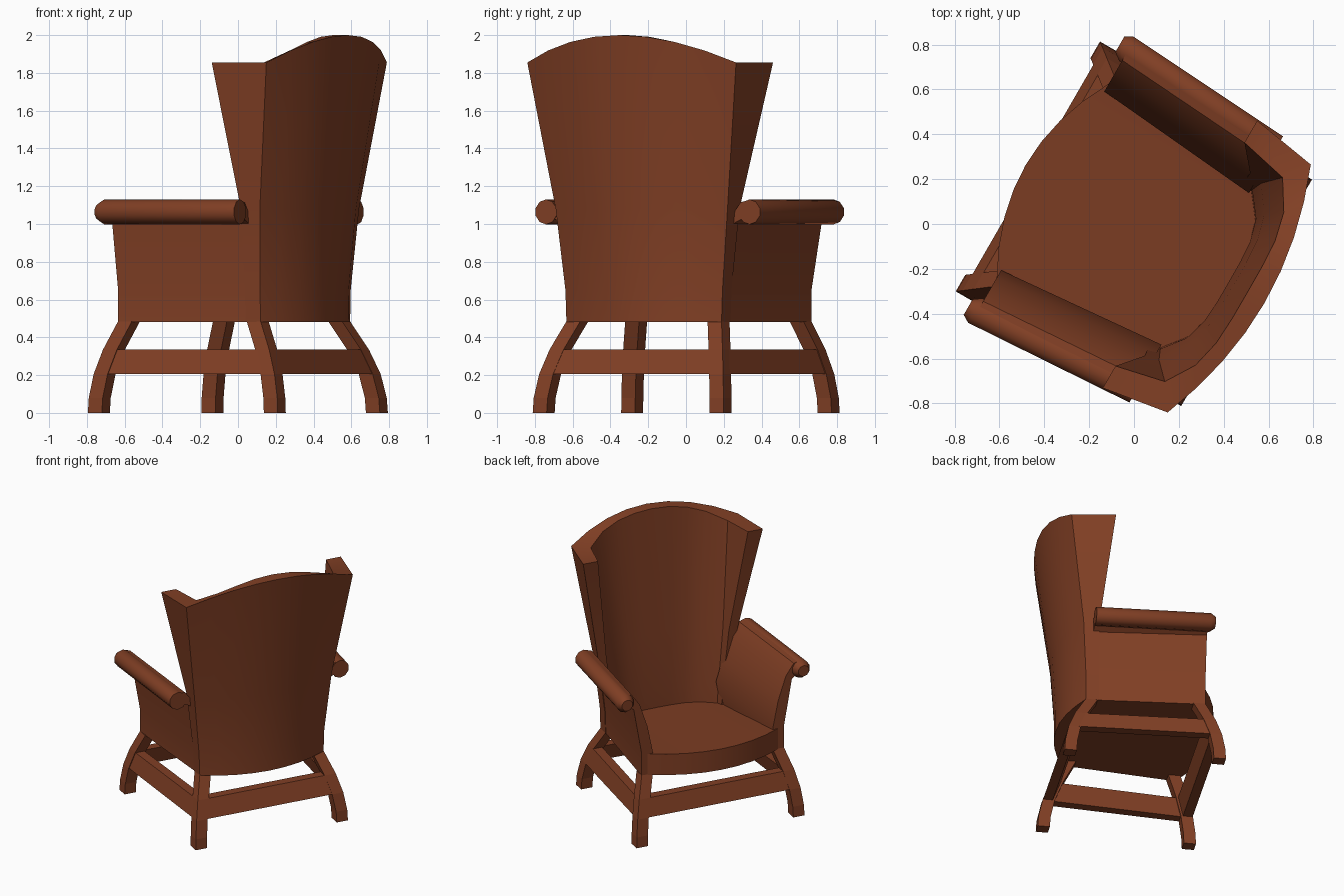
import bpy, bmesh, math
from mathutils import Matrix, Vector

if "Cube" in bpy.data.objects:
    bpy.data.objects.remove(bpy.data.objects["Cube"])

# The chair is modelled facing -y, then turned on the spot
PLACE = Matrix.Rotation(math.radians(-120), 4, 'Z') @ Matrix.Translation((0.0145, 0, 0))

mat = bpy.data.materials.new("brown_leather")
mat.diffuse_color = (0.22, 0.05, 0.018, 1)
mat.use_nodes = True
mat.node_tree.nodes["Principled BSDF"].inputs["Base Color"].default_value = mat.diffuse_color


def loft(name, rings, smooth=None):
    """Skin rings of equal, even length; caps are strips across each end ring."""
    bm = bmesh.new()
    vs = [[bm.verts.new(PLACE @ Vector(p)) for p in r] for r in rings]
    n = len(rings[0])
    for a, b in zip(vs, vs[1:]):
        for i in range(n):
            j = (i + 1) % n
            bm.faces.new((a[i], a[j], b[j], b[i]))
    for r in (vs[0], vs[-1]):
        for i in range(n // 2 - 1):
            bm.faces.new((r[i], r[i + 1], r[n - 2 - i], r[n - 1 - i]))
    bmesh.ops.recalc_face_normals(bm, faces=bm.faces[:])
    me = bpy.data.meshes.new(name)
    bm.to_mesh(me)
    bm.free()
    ob = bpy.data.objects.new(name, me)
    bpy.context.collection.objects.link(ob)
    me.materials.append(mat)
    if smooth:
        bpy.ops.object.select_all(action='DESELECT')
        ob.select_set(True)
        bpy.context.view_layer.objects.active = ob
        bpy.ops.object.shade_smooth_by_angle(angle=math.radians(smooth))
    return ob


def lerp(a, b, t):
    return a + (b - a) * t


# Legs: outer corner flares from body corner to foot
W = 0.085
TOP = {"front": (0.545, -0.41), "back": (0.474, 0.42)}
FOOT = {"front": (0.643, -0.538), "back": (0.583, 0.588)}
CURVE = [(0, 0), (0.08, 0.03), (0.205, 0.19), (0.335, 0.5), (0.485, 1)]


def corner(end, f):
    return [lerp(a, b, f) for a, b in zip(FOOT[end], TOP[end])]


for end in ("front", "back"):
    d = W if end == "front" else -W
    for side, s in (("right", 1), ("left", -1)):
        rings = []
        for z, f in CURVE:
            x, y = corner(end, f)
            rings.append([(s * x, y, z), (s * (x - W), y, z),
                          (s * (x - W), y + d, z), (s * x, y + d, z)])
        loft(f"{end}_{side}_leg", rings)

# Stretchers, flush with the outer faces of the legs
T = 0.07
LEVELS = [(0.205, 0.19), (0.335, 0.5)]
for side, s in (("right", 1), ("left", -1)):
    rings = []
    for end, d in (("front", 0.04), ("back", -0.04)):
        (x0, y0), (x1, y1) = [corner(end, f) for _, f in LEVELS]
        rings.append([(s * (x0 - .002), y0 + d, .205), (s * (x1 - .002), y1 + d, .335),
                      (s * (x1 - T), y1 + d, .335), (s * (x0 - T), y0 + d, .205)])
    loft(f"{side}_stretcher", rings)
for end, k in (("front", 1), ("back", -1)):
    (x0, y0), (x1, y1) = [corner(end, f) for _, f in LEVELS]
    loft(f"{end}_stretcher", [
        [(s * (x0 - .04), y0 + k * .002, .205), (s * (x1 - .04), y1 + k * .002, .335),
         (s * (x1 - .04), y1 + k * T, .335), (s * (x0 - .04), y0 + k * T, .205)]
        for s in (1, -1)])

# Seat: bowed front edge, top sloping down to the rear, tucked into the back
N = 8
ts = [-1 + 2 * i / N for i in range(N + 1)]
front = [(t * 0.5, -0.41 - 0.14 * (1 - t * t)) for t in ts]
rear = [(t * 0.45, 0.39 + 0.13 * (1 - t * t)) for t in reversed(ts)]
loft("seat", [[(x, y, 0.48) for x, y in front + rear],
              [(x, y, 0.64) for x, y in front] + [(x, y, 0.515) for x, y in rear]], 30)

# Winged back: outer corner, wing tip, inner corner at each height
# z, outer x, y, tip x, y, inner x, y, inner tip x, inner bow
BACK = [
    (0.48, 0.474, 0.42, 0.477, 0.33, 0.40, 0.38, 0.41, 0.115),
    (0.65, 0.480, 0.42, 0.483, 0.33, 0.41, 0.38, 0.42, 0.115),
    (1.08, 0.525, 0.445, 0.535, 0.335, 0.455, 0.40, 0.47, 0.12),
    (1.855, 0.638, 0.55, 0.688, 0.245, 0.525, 0.47, 0.575, 0.12),
]
rings = []
for z, xo, yo, xw, yw, xi, yi, xwi, bow in BACK:
    crown = 0.145 if z > 1.5 else 0
    outer = [(-xw, yw, z)] + [(t * xo, yo + 0.13 * (1 - t * t), z + crown * (1 - t * t))
                              for t in ts] + [(xw, yw, z)]
    inner = [(-xwi, yw, z)] + [(t * xi, yi + bow * (1 - t ** 4), z + crown * (1 - t * t))
                               for t in ts] + [(xwi, yw, z)]
    rings.append(outer + inner[::-1])
loft("winged_back", rings, 25)

# Arms: flared panel plus a rolled top that tapers inward to the rear;
# the padded inner face is undercut just above the seat
ARM_FRONT = [(.545, .48), (.545, .65), (.606, 1.0), (.673, 1.05), (.673, 1.128),
             (.62, 1.115), (.56, 1.03), (.50, .85), (.46, .65), (.475, .48)]
ARM_REAR = [(.470, .48), (.475, .65), (.515, 1.0), (.622, 1.05), (.622, 1.128),
            (.565, 1.115), (.50, 1.03), (.44, .85), (.39, .69), (.43, .48)]
R = 0.066
for side, s in (("right", 1), ("left", -1)):
    loft(f"{side}_arm_panel", [[(s * x, y, z) for x, z in prof]
                               for prof, y in ((ARM_FRONT, -0.41), (ARM_REAR, 0.375))], 25)
    rings = []
    for y, r in ((-0.455, 0.042), (-0.42, R), (0.38, R)):
        cx = lerp(0.673, 0.622, (y + 0.41) / 0.79)
        rings.append([(s * (cx + r * math.cos(a)), y, 1.064 + r * math.sin(a))
                      for a in (2 * math.pi * (i + 0.5) / 10 for i in range(10))])
    loft(f"{side}_arm_roll", rings, 38)
